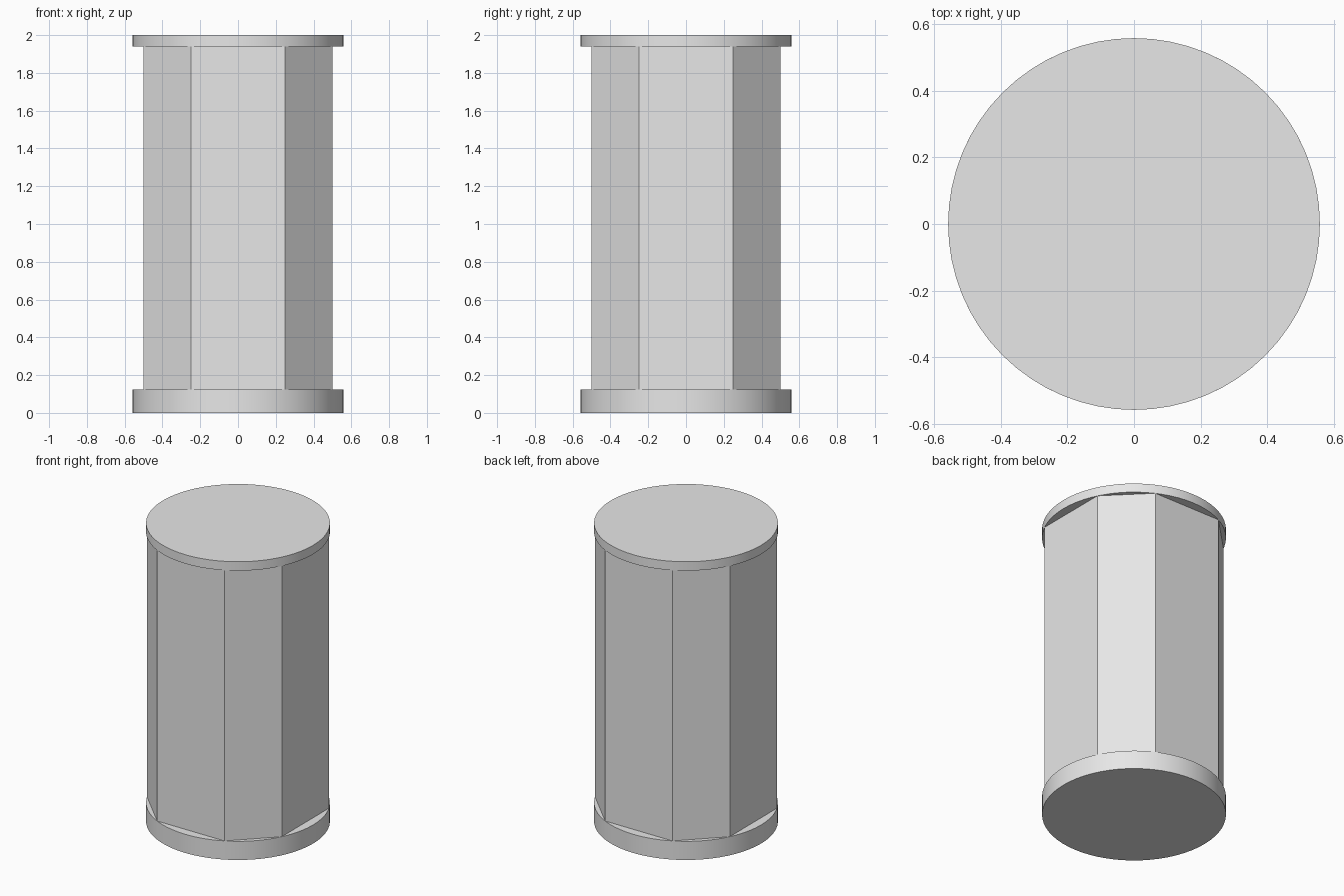
import bpy
import bmesh
import math

cube = bpy.data.objects.get("Cube")
if cube:
    bpy.data.objects.remove(cube, do_unlink=True)

grey = bpy.data.materials.new("light grey")
grey.use_nodes = True
grey.diffuse_color = (0.8, 0.8, 0.8, 1)
grey.node_tree.nodes["Principled BSDF"].inputs["Base Color"].default_value = (0.8, 0.8, 0.8, 1)

HALF_WIDTH = 0.5    # distance from the axis to the main faces
HALF_FACE = 0.25    # half the width of each main face
RADIUS = math.hypot(HALF_WIDTH, HALF_FACE)


def prism(name, outline, bottom, top):
    """Extrude a closed outline from one height to another."""
    bm = bmesh.new()
    base = bm.faces.new([bm.verts.new((x, y, bottom)) for x, y in outline])
    result = bmesh.ops.extrude_face_region(bm, geom=[base], use_keep_orig=True)
    raised = [v for v in result["geom"] if isinstance(v, bmesh.types.BMVert)]
    bmesh.ops.translate(bm, verts=raised, vec=(0, 0, top - bottom))
    bmesh.ops.recalc_face_normals(bm, faces=bm.faces)
    mesh = bpy.data.meshes.new(name)
    bm.to_mesh(mesh)
    bm.free()
    mesh.materials.append(grey)
    obj = bpy.data.objects.new(name, mesh)
    bpy.context.collection.objects.link(obj)
    bpy.ops.object.select_all(action="DESELECT")
    obj.select_set(True)
    bpy.context.view_layer.objects.active = obj
    bpy.ops.object.shade_smooth_by_angle(angle=math.radians(30))
    return obj


# Eight corners lie on the rim circle, two per quarter turn
corner = math.atan2(HALF_FACE, HALF_WIDTH)
angles = [q * math.pi / 2 + side * corner for q in range(4) for side in (-1, 1)]
octagon = [(RADIUS * math.cos(a), RADIUS * math.sin(a)) for a in angles]

# Round outline of the flanges
steps = 64
circle = [(RADIUS * math.cos(math.tau * i / steps), RADIUS * math.sin(math.tau * i / steps))
          for i in range(steps)]

prism("base_flange", circle, 0, 0.125)
prism("eight_sided_shaft", octagon, 0.125, 1.94)
prism("top_flange", circle, 1.94, 2)
